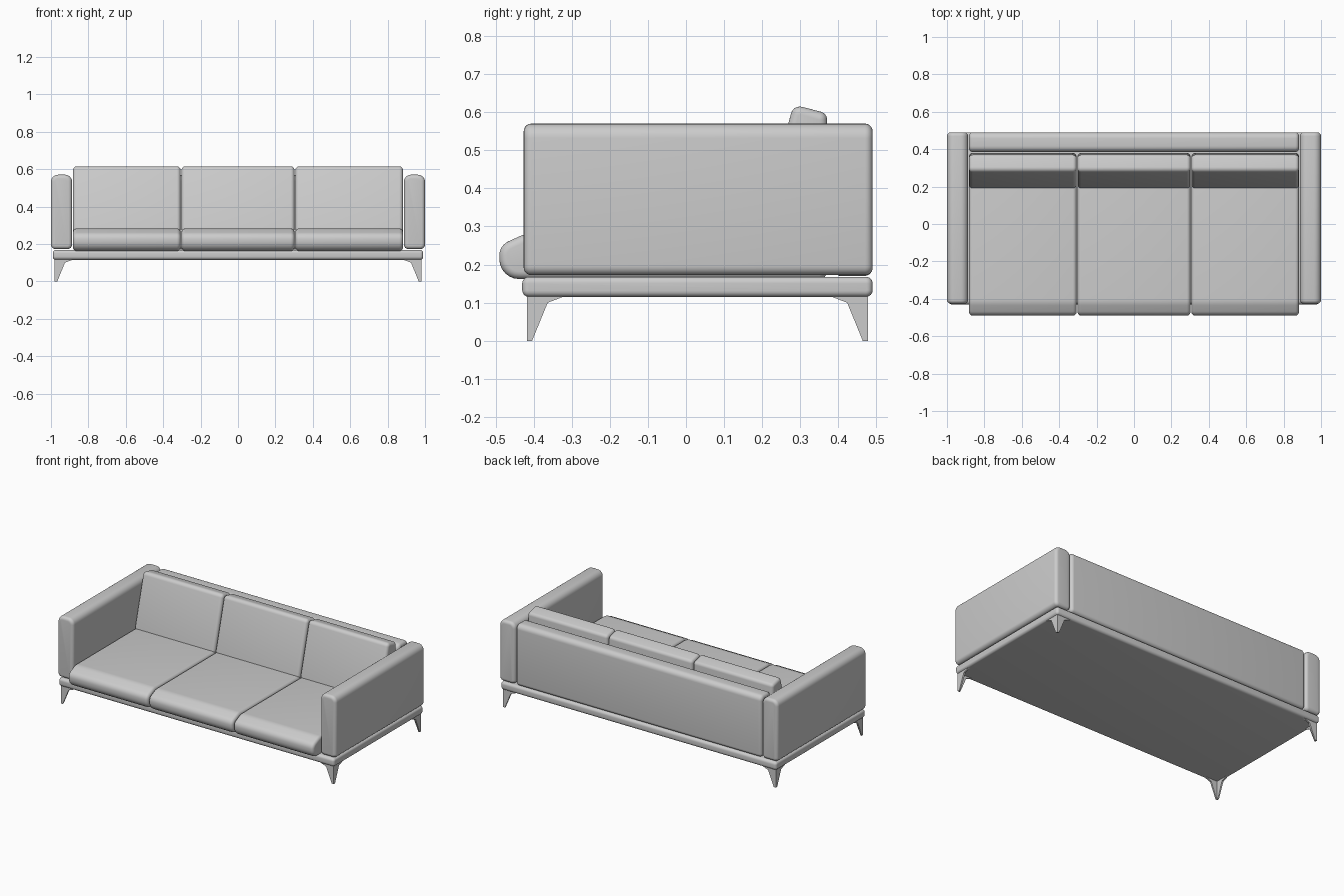
import bpy, bmesh, math
from mathutils import Vector

if "Cube" in bpy.data.objects:
    bpy.data.objects.remove(bpy.data.objects["Cube"])

grey = bpy.data.materials.new("light_grey")
grey.use_nodes = True
grey.diffuse_color = (0.6, 0.6, 0.6, 1)
grey.node_tree.nodes["Principled BSDF"].inputs["Base Color"].default_value = grey.diffuse_color


def rounded(corners, inset, steps=6):
    """Inset a convex counter-clockwise outline of (u, v, radius) and round its corners."""
    ring, n = [], len(corners)
    for i, (u, v, r) in enumerate(corners):
        p = Vector((u, v))
        a = (Vector(corners[i - 1][:2]) - p).normalized()
        b = (Vector(corners[(i + 1) % n][:2]) - p).normalized()
        half = a.angle(b) / 2
        mid = (a + b).normalized()
        radius = max(r - inset, 0.001)
        centre = p + mid * ((inset + radius) / math.sin(half))
        sweep = math.pi / 2 - half
        facing = math.atan2(-mid.y, -mid.x)
        for k in range(steps + 1):
            t = facing + sweep * (2 * k / steps - 1)
            ring.append(centre + radius * Vector((math.cos(t), math.sin(t))))
    return ring


def loft(name, rings, angle=35):
    bm = bmesh.new()
    loops = [[bm.verts.new(co) for co in ring] for ring in rings]
    n = len(loops[0])
    for lo, hi in zip(loops, loops[1:]):
        for i in range(n):
            j = (i + 1) % n
            bm.faces.new((lo[i], lo[j], hi[j], hi[i]))
    bm.faces.new(loops[0])
    bm.faces.new(loops[-1])
    bmesh.ops.recalc_face_normals(bm, faces=bm.faces)
    mesh = bpy.data.meshes.new(name)
    bm.to_mesh(mesh)
    bm.free()
    mesh.materials.append(grey)
    obj = bpy.data.objects.new(name, mesh)
    bpy.context.collection.objects.link(obj)
    bpy.ops.object.select_all(action="DESELECT")
    obj.select_set(True)
    bpy.context.view_layer.objects.active = obj
    bpy.ops.object.shade_smooth_by_angle(angle=math.radians(angle))
    return obj


def padded(name, corners, axis, lo, hi, soft, steps=5):
    """Extrude a rounded outline along x or y, with softly rounded ends."""
    ends = []
    for k in range(steps + 1):
        t = math.pi / 2 * k / steps
        ends.append((soft * (1 - math.sin(t)), soft * (1 - math.cos(t))))
    levels = [(lo + d, inset) for inset, d in ends]
    levels = [(lo + soft * (1 - math.cos(math.pi / 2 * k / steps)),
               soft * (1 - math.sin(math.pi / 2 * k / steps))) for k in range(steps + 1)]
    levels += [(lo + hi - t, inset) for t, inset in reversed(levels)]
    rings = []
    for t, inset in levels:
        outline = rounded(corners, inset)
        rings.append([(t, p.x, p.y) if axis == "x" else (p.x, t, p.y) for p in outline])
    return loft(name, rings)


def box(u0, u1, v0, v1, low, high):
    return [(u0, v0, low), (u1, v0, low), (u1, v1, high), (u0, v1, high)]


# Base platform and backrest panel
padded("base", box(-0.43, 0.49, 0.115, 0.168, 0.018, 0.018), "x", -0.99, 0.99, 0.016)
padded("backrest", box(0.385, 0.49, 0.17, 0.568, 0.022, 0.032), "x", -0.882, 0.882, 0.02)

# Arms
for side, x0, x1 in (("right", -1.0, -0.887), ("left", 0.887, 1.0)):
    padded(side + "_arm", box(x0, x1, 0.172, 0.57, 0.025, 0.038), "y", -0.426, 0.49, 0.02)

# Seat cushions with a bulging nose, and leaning back cushions
seat = [(-0.49, 0.162, 0.052), (0.37, 0.162, 0.02), (0.37, 0.282, 0.03),
        (-0.42, 0.282, 0.08), (-0.49, 0.25, 0.04)]
back = [(0.185, 0.26, 0.022), (0.38, 0.26, 0.022), (0.37, 0.597, 0.022), (0.282, 0.62, 0.024)]
for place, x0, x1 in (("right", -0.882, -0.307), ("middle", -0.302, 0.302), ("left", 0.307, 0.882)):
    padded(place + "_seat_cushion", seat, "x", x0, x1, 0.02)
    padded(place + "_back_cushion", back, "x", x0, x1, 0.02)

# Tapered corner legs, each an L-shaped bracket widening to the base
for x_name, sx in (("right", -1), ("left", 1)):
    for y_name, y, sy in (("front", -0.418, -1), ("rear", 0.478, 1)):
        rings = []
        for z, reach, thick in ((0, 0.014, 0.008), (0.1, 0.055, 0.011), (0.117, 0.1, 0.012)):
            ell = [(0, 0), (reach, 0), (reach, thick), (thick, thick), (thick, reach), (0, reach)]
            rings.append([(sx * (0.98 - a), y - sy * b, z) for a, b in ell])
        loft(y_name + "_" + x_name + "_leg", rings, 20)
